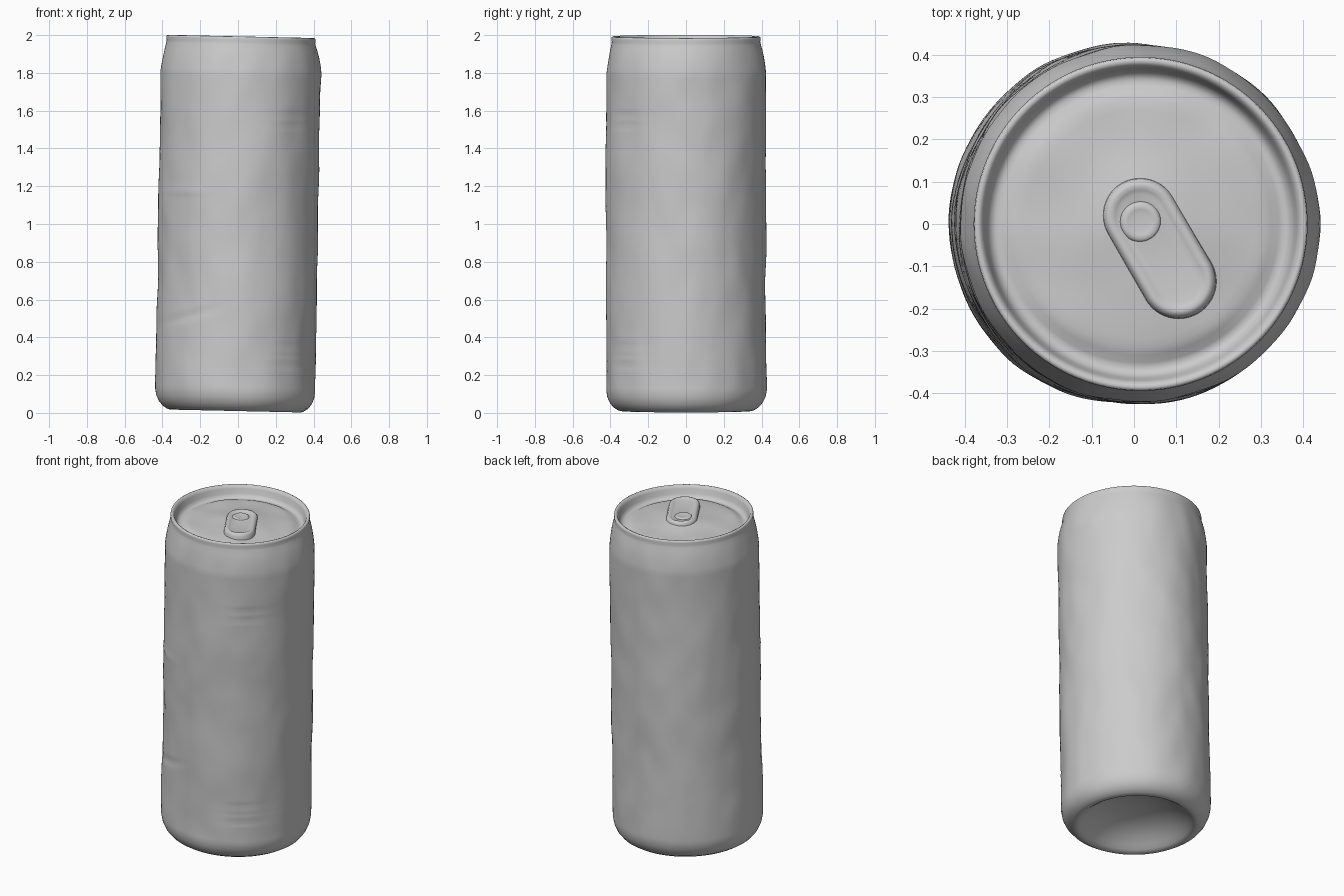
import bpy, bmesh, math
from mathutils import noise, Vector

if "Cube" in bpy.data.objects:
    bpy.data.objects.remove(bpy.data.objects["Cube"])

SEG = 128


def lean(x, y, z):
    """Slight tilt of the scanned can: axis drifts in x, ends slope in z."""
    return Vector((x - 0.014 + 0.015 * z, y, z - 0.022 * x))


def bump(a, b, wa, wb):
    return math.exp(-(a / wa) ** 2 - (b / wb) ** 2)


def wall_offset(ang, z):
    """Soft dents, creases and shallow panel ridges on the side wall."""
    c, s = math.cos(ang), math.sin(ang)
    d = 0.007 * noise.noise(Vector((c * 1.5, s * 1.5, z * 2.2)))
    d += 0.004 * noise.noise(Vector((c * 4 + 7, s * 4, z * 5)))
    x = 0.425 * c
    if s < 0:
        d -= 0.006 * bump(z - 0.51 - 0.3 * (x + 0.25), x + 0.25, 0.018, 0.13)
        d += 0.004 * bump(z - 1.17, x + 0.28, 0.015, 0.10)
        for k in (0.26, 0.31, 0.36, 1.53, 1.58):
            d -= 0.004 * bump(z - k, x - 0.27, 0.012, 0.08)
    return d


def smooth_mesh(name, bm, angle):
    bmesh.ops.recalc_face_normals(bm, faces=bm.faces)
    me = bpy.data.meshes.new(name)
    bm.to_mesh(me)
    bm.free()
    ob = bpy.data.objects.new(name, me)
    bpy.context.collection.objects.link(ob)
    bpy.ops.object.select_all(action='DESELECT')
    ob.select_set(True)
    bpy.context.view_layer.objects.active = ob
    bpy.ops.object.shade_smooth_by_angle(angle=math.radians(angle))
    return ob


def loft(bm, rings, start, end):
    """Skin closed rings of points, closing both ends with a point fan or cap."""
    vr = [[bm.verts.new(p) for p in r] for r in rings]
    n = len(vr[0])
    for a, b in zip(vr, vr[1:]):
        for i in range(n):
            j = (i + 1) % n
            bm.faces.new((a[i], a[j], b[j], b[i]))
    for tip, ring in ((start, vr[0]), (end, vr[-1])):
        if tip is None:
            bm.faces.new(ring)
        else:
            t = bm.verts.new(tip)
            for i in range(n):
                bm.faces.new((t, ring[i], ring[(i + 1) % n]))


# Can: domed base, rounded foot, wall, neck, rim and recessed lid as one lathe
base = [(0.05, 0.128), (0.12, 0.12), (0.19, 0.10), (0.25, 0.07), (0.29, 0.04),
        (0.315, 0.02), (0.33, 0.011), (0.345, 0.010), (0.36, 0.014),
        (0.385, 0.03), (0.405, 0.055), (0.418, 0.085), (0.424, 0.12)]
wall = [(0.424 - 0.002 * math.sin(math.pi * i / 84), 0.14 + 1.66 * i / 84)
        for i in range(85)]
top = [(0.422, 1.82), (0.418, 1.85), (0.411, 1.89), (0.403, 1.925),
       (0.396, 1.95), (0.393, 1.965), (0.395, 1.98), (0.393, 1.99),
       (0.386, 1.993), (0.377, 1.989), (0.370, 1.972), (0.364, 1.945),
       (0.355, 1.928), (0.342, 1.922), (0.328, 1.925), (0.31, 1.933)]
lid = [(0.29 - 0.02 * i, 1.938 + 0.0013 * i) for i in range(14)]

rings = []
for r, z in base + wall + top + lid:
    ring = []
    for i in range(SEG):
        a = 2 * math.pi * i / SEG
        fade = max(0, min(1, z / 0.15, (1.97 - z) / 0.1)) if r > 0.39 else 0
        rr = r + fade * wall_offset(a, z)
        x, y = rr * math.cos(a), rr * math.sin(a)
        dz = 0
        if z > 1.9 and r < 0.32:
            # shallow waves on the lid, swelling around the tab
            dz = 0.008 * noise.noise(Vector((x * 6, y * 6, 3)))
            dz += 0.014 * bump(x - 0.04, y + 0.05, 0.17, 0.17)
        ring.append(lean(x, y, z + dz))
    rings.append(ring)
bm = bmesh.new()
loft(bm, rings, lean(0, 0, 0.13), lean(0, 0, 1.967))
smooth_mesh("can_body", bm, 60)


# Pull tab: stadium outline with a raised lip and dished middle
A, B = Vector((0.015, 0.02)), Vector((0.105, -0.135))


def stadium(radius, z, rise, n=24):
    d = (B - A).normalized()
    base_ang = math.atan2(d.y, d.x)
    pts = []
    for centre, start, dz in ((B, base_ang - math.pi / 2, rise),
                              (A, base_ang + math.pi / 2, 0)):
        for i in range(n + 1):
            t = start + math.pi * i / n
            pts.append(lean(centre.x + radius * math.cos(t) - 0.015,
                            centre.y + radius * math.sin(t), z + dz))
    return pts


bm = bmesh.new()
loft(bm, [stadium(*s) for s in ((0.09, 1.945, 0), (0.087, 1.966, 0.004),
                                (0.08, 1.976, 0.006), (0.07, 1.979, 0.007),
                                (0.06, 1.974, 0.007), (0.05, 1.97, 0.008))],
     None, None)
smooth_mesh("pull_tab", bm, 60)

# Rivet: low rounded button holding the tab
bm = bmesh.new()
prof = [(0.05, 1.96), (0.048, 1.972), (0.04, 1.978), (0.03, 1.976), (0.02, 1.974)]
loft(bm, [[lean(r * math.cos(2 * math.pi * i / 32),
                0.005 + r * math.sin(2 * math.pi * i / 32), z)
           for i in range(32)] for r, z in prof], None, lean(0, 0.005, 1.975))
smooth_mesh("tab_rivet", bm, 60)
